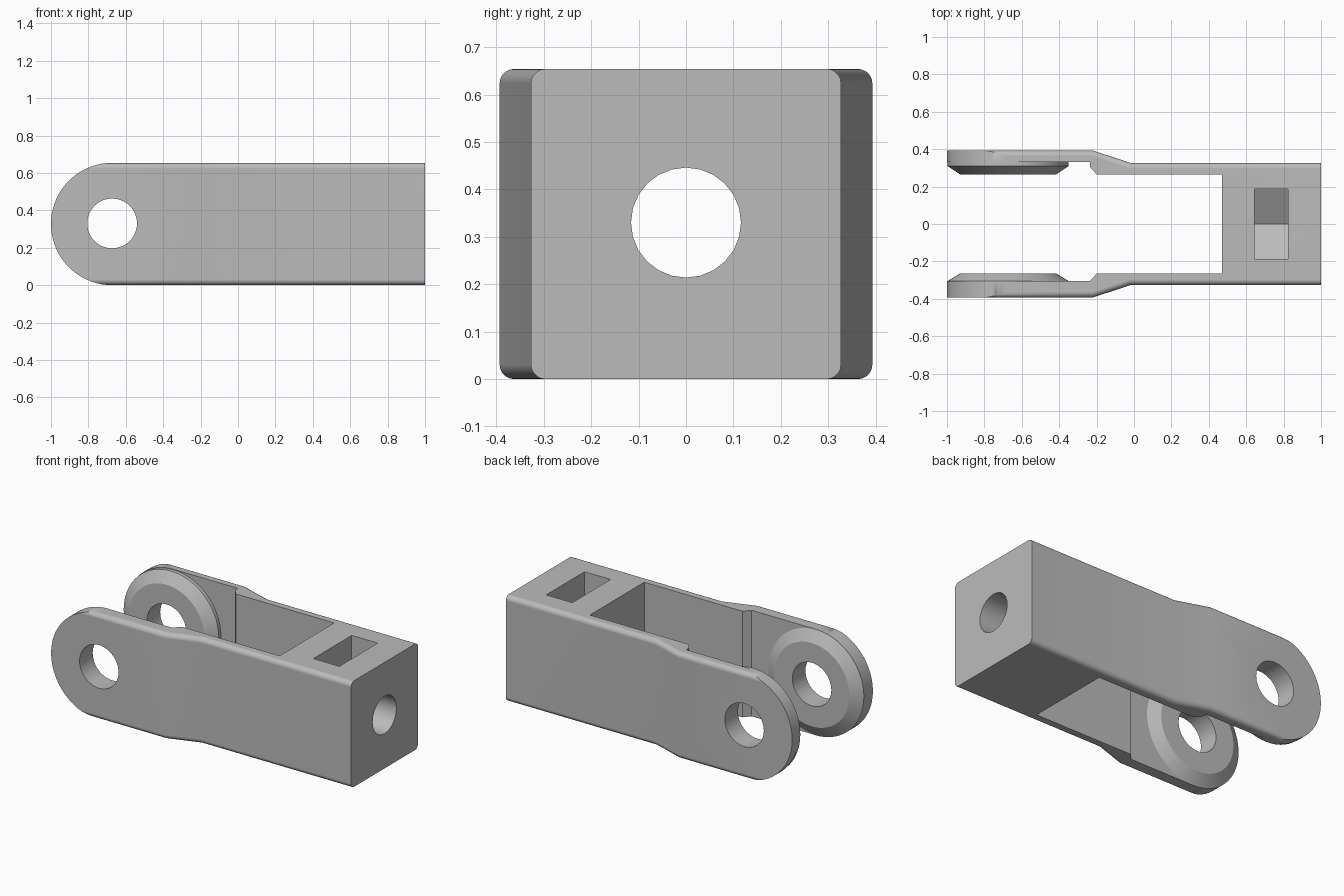
import bpy, bmesh, math

cube = bpy.data.objects.get("Cube")
if cube:
    bpy.data.objects.remove(cube, do_unlink=True)

HEIGHT = 0.654
MID = HEIGHT / 2
PIN_X = MID - 1          # centre of the rounded arm ends

grey = bpy.data.materials.new("plain_grey")
grey.use_nodes = True
grey.diffuse_color = (0.5, 0.5, 0.5, 1)
grey.node_tree.nodes["Principled BSDF"].inputs["Base Color"].default_value = (0.5, 0.5, 0.5, 1)


def place(a, b, t, axis):
    return {"x": (t, a, b), "y": (a, t, b), "z": (a, b, t)}[axis]


def circle(a, b, r, n, start=0.0, sweep=math.tau):
    return [(a + r * math.cos(start + sweep * i / n), b + r * math.sin(start + sweep * i / n))
            for i in range(n + (sweep < math.tau))]


def loft(name, sections, axis, round_path=None):
    """Solid through matching outlines [(offset, points), ...] along an axis."""
    bm = bmesh.new()
    rings = [[bm.verts.new(place(a, b, t, axis)) for a, b in pts] for t, pts in sections]
    bm.faces.new(rings[0])
    bm.faces.new(rings[-1])
    for low, high in zip(rings, rings[1:]):
        for i in range(len(low)):
            j = (i + 1) % len(low)
            bm.faces.new((low[i], low[j], high[j], high[i]))
    bmesh.ops.recalc_face_normals(bm, faces=bm.faces)
    if round_path:
        def on_path(v):
            return any(abs(v.co.x - x) < 1e-4 and abs(abs(v.co.y) - y) < 1e-4 for x, y in round_path)
        edges = [e for e in bm.edges if all(on_path(v) for v in e.verts)
                 and abs(e.verts[0].co.x - e.verts[1].co.x) > 0.01]
        bmesh.ops.bevel(bm, geom=edges, offset=0.03, segments=5, profile=0.5, affect="EDGES")
    mesh = bpy.data.meshes.new(name)
    bm.to_mesh(mesh)
    bm.free()
    mesh.materials.append(grey)
    ob = bpy.data.objects.new(name, mesh)
    bpy.context.collection.objects.link(ob)
    return ob


def combine(target, other, operation):
    mod = target.modifiers.new("combine", "BOOLEAN")
    mod.operation, mod.solver, mod.object = operation, "EXACT", other
    bpy.context.view_layer.update()
    result = bpy.data.meshes.new_from_object(
        target.evaluated_get(bpy.context.evaluated_depsgraph_get()))
    target.modifiers.clear()
    target.data = result
    bpy.data.objects.remove(other, do_unlink=True)


# Forked body: outer side path, and an inner path for each arm
outer = [(-1, 0.393), (-0.22, 0.393), (-0.02, 0.327), (1, 0.327)]
back_inner = [(0.47, 0.265), (-0.2, 0.265), (-0.235, 0.305), (-0.235, 0.332), (-1, 0.332)]
front_inner = [(-1, -0.305), (-0.235, -0.305), (-0.2, -0.265), (0.47, -0.265)]
plan = outer + [(x, -y) for x, y in reversed(outer)] + front_inner + back_inner
body = loft("clevis_fork", [(0, plan), (HEIGHT, plan)], "z", outer)

# Rounded arm ends
corner = circle(PIN_X, MID, MID, 36, math.pi / 2, math.pi)
corner += [(PIN_X, -0.1), (-1.1, -0.1), (-1.1, 0.8), (PIN_X, 0.8)]
combine(body, loft("end_cutter", [(-0.6, corner), (0.6, corner)], "y"), "DIFFERENCE")

# Tapered bosses on the inside of the arms
for side, root in ((1, 0.31), (-1, 0.305)):
    wide = circle(PIN_X, MID, MID - 0.003, 72)
    tip = circle(PIN_X, MID, 0.257, 72)
    boss = loft("boss", [(side * 0.35, wide), (side * root, wide), (side * 0.265, tip)], "y")
    combine(body, boss, "UNION")

# Pin hole through both arms
pin = circle(PIN_X, MID + 0.003, 0.133, 48)
combine(body, loft("pin_cutter", [(-0.6, pin), (0.6, pin)], "y"), "DIFFERENCE")

# Bolt hole through the end block
bolt = circle(0, MID + 0.003, 0.116, 24)
combine(body, loft("bolt_cutter", [(0.3, bolt), (1.1, bolt)], "x"), "DIFFERENCE")

# Nut pocket with a pointed floor, open at the top
pocket = [(-0.187, 0.8), (-0.187, 0.222), (0, 0.114), (0.187, 0.222), (0.187, 0.8)]
combine(body, loft("nut_cutter", [(0.645, pocket), (0.823, pocket)], "x"), "DIFFERENCE")

# Smooth curved surfaces, keep the machined edges crisp
bpy.ops.object.select_all(action="DESELECT")
body.select_set(True)
bpy.context.view_layer.objects.active = body
bpy.ops.object.shade_smooth_by_angle(angle=math.radians(30))
weighted = body.modifiers.new("weighted_normals", "WEIGHTED_NORMAL")
weighted.keep_sharp = True
